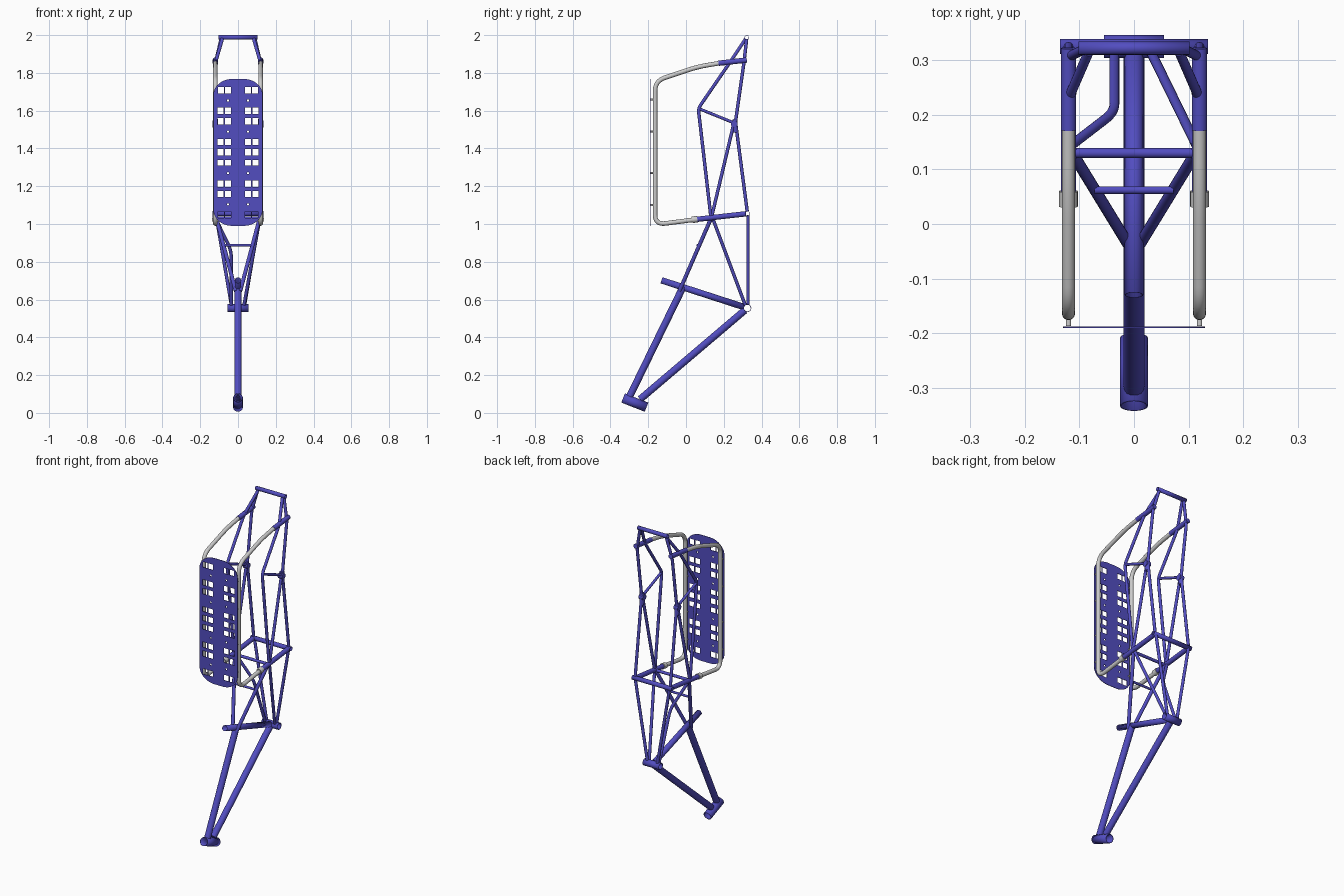
import bpy, bmesh, math
from mathutils import Vector

if "Cube" in bpy.data.objects:
    bpy.data.objects.remove(bpy.data.objects["Cube"])

blue = bpy.data.materials.new("blue_paint")
blue.diffuse_color = (0.085, 0.075, 0.53, 1)
blue.use_nodes = True
blue.node_tree.nodes["Principled BSDF"].inputs["Base Color"].default_value = blue.diffuse_color


def finish(name, curve, mat, mirror=False, wall=0):
    """Turn a curve into a smooth mesh object, optionally hollow or mirrored."""
    tmp = bpy.data.objects.new("tmp", curve)
    bpy.context.collection.objects.link(tmp)
    deps = bpy.context.evaluated_depsgraph_get()
    me = bpy.data.meshes.new_from_object(tmp.evaluated_get(deps))
    bpy.data.objects.remove(tmp)
    bm = bmesh.new()
    bm.from_mesh(me)
    bmesh.ops.remove_doubles(bm, verts=bm.verts, dist=1e-5)
    bmesh.ops.recalc_face_normals(bm, faces=bm.faces)
    bm.to_mesh(me)
    bm.free()
    for p in me.polygons:
        p.use_smooth = True
    me.set_sharp_from_angle(angle=math.radians(35))
    me.materials.clear()
    if mat:
        me.materials.append(mat)
    ob = bpy.data.objects.new(name, me)
    bpy.context.collection.objects.link(ob)
    if wall:
        s = ob.modifiers.new("wall", 'SOLIDIFY')
        s.thickness, s.offset = wall, -1
    if mirror:
        ob.modifiers.new("mirror", 'MIRROR')
    return ob


def fillet(pts, rad, steps=8):
    """Round the inner corners of a path; rad is the trim length."""
    pts = [Vector(p) for p in pts]
    out = [pts[0]]
    for a, b, c in zip(pts, pts[1:], pts[2:]):
        p, q = b + (a - b).normalized() * rad, b + (c - b).normalized() * rad
        for i in range(steps + 1):
            t = i / steps
            out.append(p * (1 - t) ** 2 + b * 2 * t * (1 - t) + q * t * t)
    return out + [pts[-1]]


def spline(curve, pts, cyclic=False):
    sp = curve.splines.new('POLY')
    sp.points.add(len(pts) - 1)
    for v, p in zip(sp.points, pts):
        v.co = (*p, 1)
    sp.use_cyclic_u = cyclic


def tube(name, pts, r, mat=blue, mirror=False, bend=0.03, wall=0):
    cu = bpy.data.curves.new(name, 'CURVE')
    cu.dimensions = '3D'
    cu.bevel_depth, cu.bevel_resolution = r, 6
    cu.use_fill_caps = not wall
    spline(cu, fillet(pts, bend))
    return finish(name, cu, mat, mirror, wall)


# Lower frame: head tube, spine tubes, seat tube, bottom shell
tube("head_tube", [(0, -.333, .079), (0, -.209, .030)], .026, wall=.003)
tube("front_spine", [(0, -.298, .088), (0, -.015, .668)], .019)
tube("rear_spine", [(0, -.243, .072), (0, .311, .543)], .019)
tube("seat_tube", [(0, -.13, .702), (0, .308, .560)], .017, wall=.002)
tube("bottom_shell", [(-.055, .325, .555), (.055, .325, .555)], .021, wall=.003)

# Stays linking lower frame to the carrier
tube("front_stay", [(.012, -.035, .645), (.116, .135, 1.035)], .0105, mirror=True)
tube("rear_stay", [(.035, .328, .572), (.116, .328, 1.045)], .009, mirror=True)
tube("straight_stay", [(.114, .145, 1.02), (.032, .313, .572)], .009)
tube("bent_stay", [(-.114, .145, 1.02), (-.036, .205, .86), (-.036, .313, .572)],
     .009, bend=.04)
tube("lower_brace", [(-.072, .062, .888), (.072, .062, .888)], .007)
tube("middle_brace", [(-.115, .13, 1.03), (.115, .13, 1.03)], .009)

# Cross tubes at carrier base and top
tube("base_cross_tube", [(-.136, .325, 1.055), (.136, .325, 1.055)], .0135, wall=.002)
tube("top_cross_tube", [(-.102, .322, 1.988), (.102, .322, 1.988)], .012, wall=.002)

# Upper side trusses
X = .12
tube("rear_strut", [(X, .324, 1.068), (X, .264, 1.525)], .009, mirror=True)
tube("inner_strut", [(X, .135, 1.035), (X, .254, 1.535)], .009, mirror=True)
tube("front_strut", [(X, .132, 1.035), (X, .065, 1.612), (X, .23, 1.852),
                     (.083, .315, 1.979)], .009, mirror=True, bend=.025)
tube("truss_link", [(X, .07, 1.61), (X, .255, 1.535)], .008, mirror=True)
tube("top_strut", [(X, .262, 1.54), (X, .306, 1.85), (.09, .321, 1.978)],
     .009, mirror=True, bend=.02)
tube("truss_pivot", [(.105, .255, 1.53), (.134, .255, 1.53)], .018, mirror=True)
tube("pivot_lug", [(X, .262, 1.485), (X, .258, 1.555)], .013, mirror=True)

# Sleeves and grey side rails carrying the panel
tube("upper_sleeve", [(X, .172, 1.851), (X, .322, 1.868)], .014, mirror=True)
tube("lower_sleeve", [(X, .05, 1.024), (X, .318, 1.054)], .014, mirror=True)
tube("side_rail", [(X, .18, 1.852), (X, .06, 1.832), (X, -.164, 1.757),
                   (X, -.164, .996), (X, .06, 1.025)],
     .012, mat=None, mirror=True, bend=.055)
tube("rail_clamp", [(X, .032, 1.022), (X, .06, 1.026)], .0175, mat=None, mirror=True)
for z in (1.10, 1.27, 1.49, 1.66):
    tube("panel_bolt", [(X, -.187, z), (X, -.16, z)], .005, mat=None, mirror=True)

# Perforated front panel: rounded outline with hole outlines inside it
cu = bpy.data.curves.new("panel", 'CURVE')
cu.dimensions, cu.fill_mode = '2D', 'BOTH'
cu.extrude = .0015
W, H, RX, RZ, ZC = .13, .389, .10, .085, 1.379
outline = []
for k in range(4):
    sx, sz = (1, -1, -1, 1)[k], (1, 1, -1, -1)[k]
    for i in range(11):
        a = math.radians(90 * k + 9 * i)
        outline.append((sx * (W - RX) + RX * math.cos(a),
                        ZC + sz * (H - RZ) + RZ * math.sin(a), 0))
spline(cu, outline, True)
for dz in (-.33, -.22, -.165, -.055, 0, .055, .165, .22, .33):
    for x in (-.093, -.053, .053, .093):
        if abs(dz) > .3 and abs(x) > .09:
            x *= .98
        h = .017 if abs(dz) != .055 else .015
        z = ZC + dz
        spline(cu, [(x - .016, z - h, 0), (x + .016, z - h, 0),
                    (x + .016, z + h, 0), (x - .016, z + h, 0)], True)
for dz in (-.275, -.11, .11, .275):
    for x in (-.053, .053):
        spline(cu, [(x + .006 * math.cos(t * math.pi / 4),
                     ZC + dz + .006 * math.sin(t * math.pi / 4), 0)
                    for t in range(8)], True)
panel = finish("perforated_panel", cu, blue)
panel.rotation_euler.x = math.pi / 2
panel.location.y = -.189
